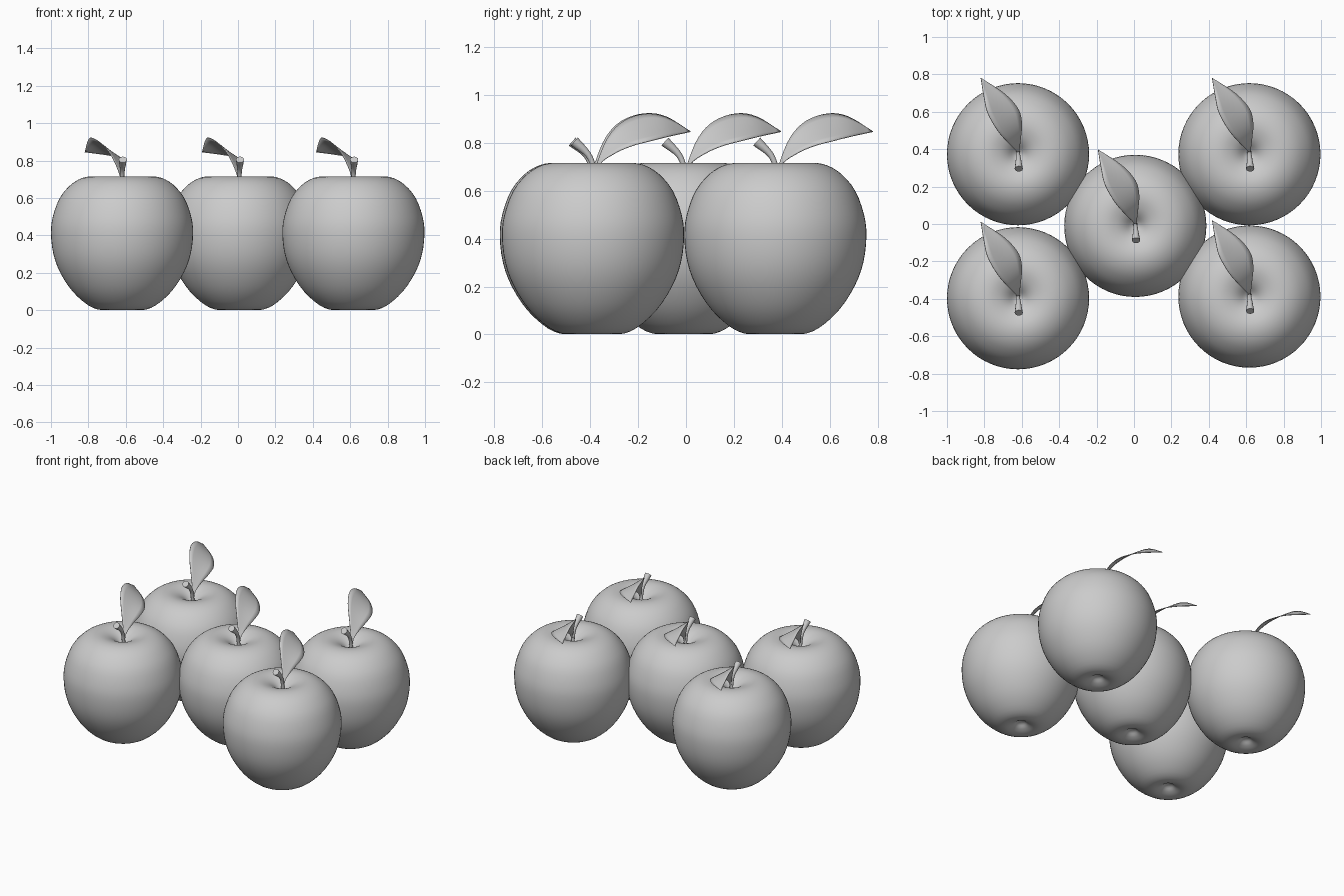
import bpy, bmesh, math
from mathutils import Vector

if "Cube" in bpy.data.objects:
    bpy.data.objects.remove(bpy.data.objects["Cube"])

CENTRES = [(-0.62, -0.397), (0.617, -0.388), (0.007, -0.01), (-0.62, 0.373), (0.617, 0.373)]


def spline(points, steps):
    """Smooth curve through the given points (Catmull-Rom)."""
    p = [Vector(q) for q in points]
    p = [2 * p[0] - p[1]] + p + [2 * p[-1] - p[-2]]
    out = []
    for i in range(1, len(p) - 2):
        a, b, c, d = p[i - 1:i + 3]
        for k in range(steps):
            t = k / steps
            out.append(0.5 * (2 * b + (c - a) * t + (2 * a - 5 * b + 4 * c - d) * t ** 2
                              + (3 * b - a - 3 * c + d) * t ** 3))
    return out + [p[-2]]


def finish(bm, name):
    bmesh.ops.remove_doubles(bm, verts=bm.verts, dist=1e-5)
    bmesh.ops.recalc_face_normals(bm, faces=bm.faces)
    for f in bm.faces:
        f.smooth = True
    mesh = bpy.data.meshes.new(name)
    bm.to_mesh(mesh)
    bm.free()
    return mesh


def skin(bm, rows, closed):
    """Quads between successive rows of points."""
    rows = [[bm.verts.new(v) for v in row] for row in rows]
    n = len(rows[0])
    for a, b in zip(rows, rows[1:]):
        for j in range(n if closed else n - 1):
            k = (j + 1) % n
            bm.faces.new((a[j], a[k], b[k], b[j]))
    return rows


# fruit: lathed profile with a dimple at each end
def fruit_mesh():
    profile = [(0, 0.04), (0.025, 0.034), (0.055, 0.014), (0.11, 0.001), (0.18, 0.026),
               (0.264, 0.1), (0.33, 0.2), (0.367, 0.3), (0.38, 0.41), (0.37, 0.5),
               (0.333, 0.6), (0.275, 0.67), (0.215, 0.706), (0.155, 0.716), (0.1, 0.704),
               (0.06, 0.682), (0.025, 0.65), (0, 0.635)]
    bm = bmesh.new()
    angles = [math.tau * k / 64 for k in range(64)]
    skin(bm, [[(r * math.cos(a), r * math.sin(a), z) for a in angles]
              for r, z in spline(profile, 3)], True)
    return finish(bm, "apple")


# stem: round tube leaning forward with a flared cut end
def stem_mesh():
    path = spline([(0, 0.01, 0.61), (0, 0.003, 0.69), (0.002, -0.02, 0.75), (0.004, -0.078, 0.805)], 4)
    radii = [v[0] for v in spline([(0.012, 0), (0.011, 0), (0.013, 0), (0.022, 0)], 4)]
    bm = bmesh.new()
    rows = []
    for i, c in enumerate(path):
        t = (path[min(i + 1, len(path) - 1)] - path[max(i - 1, 0)]).normalized()
        u = Vector((1, 0, 0))
        v = t.cross(u).normalized()
        rows.append([c + radii[i] * (u * math.cos(a) + v * math.sin(a))
                     for a in (math.tau * k / 12 for k in range(12))])
    rows = skin(bm, rows, True)
    bm.faces.new(rows[0])
    bm.faces.new(rows[-1])
    return finish(bm, "stem")


# leaf: arched sheet between a high left edge and a low right edge
def leaf_mesh():
    tip = (-0.199, 0.407, 0.846)
    left = spline([(-0.006, 0.0, 0.63), (-0.01, 0.018, 0.715), (-0.055, 0.063, 0.823), (-0.11, 0.128, 0.89),
                   (-0.162, 0.22, 0.921), (-0.182, 0.305, 0.908), tip], 4)
    right = spline([(0.006, 0.004, 0.63), (0.007, 0.028, 0.71), (0.015, 0.095, 0.758), (0.02, 0.165, 0.788),
                    (0.002, 0.24, 0.808), (-0.07, 0.322, 0.828), tip], 4)
    bm = bmesh.new()
    rows = []
    for a, b in zip(left, right):
        dip = Vector((0, 0, -0.015 * (a - b).length))
        rows.append([a.lerp(b, s / 6) + dip * (1 - abs(s / 3 - 1)) for s in range(7)])
    skin(bm, rows, False)
    return finish(bm, "leaf")


parts = {"apple": fruit_mesh(), "stem": stem_mesh(), "leaf": leaf_mesh()}
for i, (x, y) in enumerate(CENTRES):
    for name, mesh in parts.items():
        ob = bpy.data.objects.new(f"{name}_{i + 1}", mesh)
        ob.location = (x, y, 0)
        bpy.context.collection.objects.link(ob)
        if name == "leaf":
            mod = ob.modifiers.new("thickness", "SOLIDIFY")
            mod.thickness = 0.004
            mod.offset = 0
        if name == "stem":
            mod = ob.modifiers.new("sharp_rim", "EDGE_SPLIT")
            mod.split_angle = math.radians(40)
